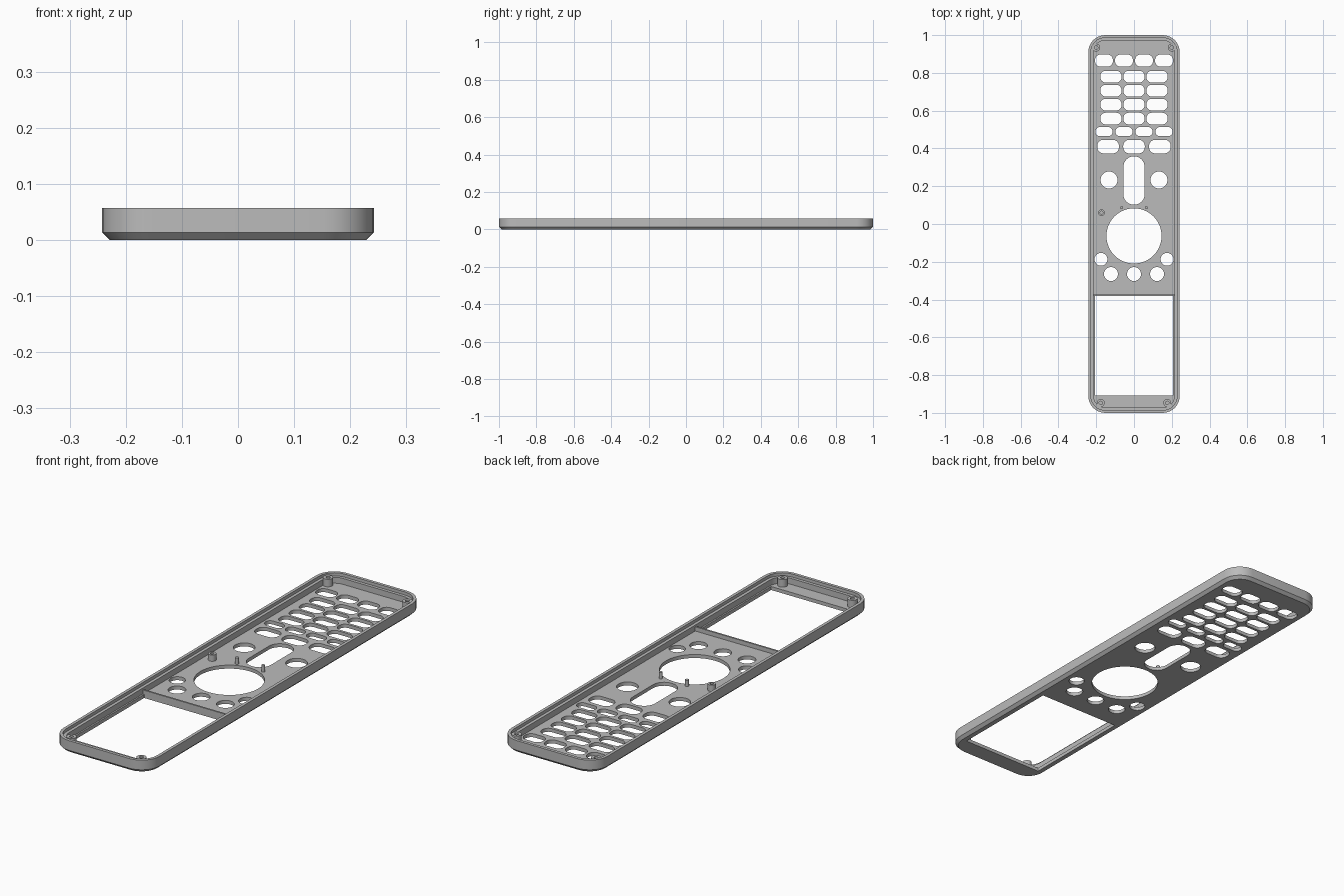
import bpy, bmesh, math

cube = bpy.data.objects.get("Cube")
if cube:
    bpy.data.objects.remove(cube, do_unlink=True)

grey = bpy.data.materials.new("grey plastic")
grey.use_nodes = True
grey.diffuse_color = (0.5, 0.5, 0.5, 1)
grey.node_tree.nodes["Principled BSDF"].inputs["Base Color"].default_value = (0.5, 0.5, 0.5, 1)

HALF_W, HALF_L, CORNER, HEIGHT = 0.242, 1.0, 0.09, 0.057
WALL, FLOOR = 0.028, 0.016


def outline(cx, cy, hw, hl, r, steps=8):
    """Rounded rectangle; a circle when hw == hl == r."""
    pts = []
    for q, (sx, sy) in enumerate([(1, 1), (-1, 1), (-1, -1), (1, -1)]):
        for i in range(steps + 1):
            a = (q + i / steps) * math.pi / 2
            p = (cx + sx * (hw - r) + r * math.cos(a),
                 cy + sy * (hl - r) + r * math.sin(a))
            if not pts or math.dist(p, pts[-1]) > 1e-5:
                pts.append(p)
    if math.dist(pts[0], pts[-1]) < 1e-5:
        pts.pop()
    return pts


def finish(obj):
    obj.data.materials.clear()
    obj.data.materials.append(grey)
    bpy.ops.object.select_all(action='DESELECT')
    obj.select_set(True)
    bpy.context.view_layer.objects.active = obj
    bpy.ops.object.shade_smooth_by_angle(angle=math.radians(30))


def ring(name, cx, cy, hw, hl, r, profile):
    """Sweep a closed (inset, z) profile round an outline."""
    bm = bmesh.new()
    loops = []
    for inset, z in profile:
        pts = outline(cx, cy, hw - inset, hl - inset, r - inset)
        loops.append([bm.verts.new((x, y, z)) for x, y in pts])
    n = len(loops[0])
    for k, a in enumerate(loops):
        b = loops[(k + 1) % len(loops)]
        for i in range(n):
            j = (i + 1) % n
            bm.faces.new((a[i], a[j], b[j], b[i]))
    bmesh.ops.recalc_face_normals(bm, faces=bm.faces)
    mesh = bpy.data.meshes.new(name)
    bm.to_mesh(mesh)
    bm.free()
    obj = bpy.data.objects.new(name, mesh)
    bpy.context.collection.objects.link(obj)
    finish(obj)


def tube(name, x, y, r, hole, top):
    t = r - hole
    ring(name, x, y, r, r, r, [(0, 0.004), (0, top), (t, top), (t, 0.004)])


# Side wall with chamfered foot and stepped lip
ring("side_wall", 0, 0, HALF_W, HALF_L, CORNER,
     [(0.013, 0), (0, 0.013), (0, HEIGHT), (0.014, HEIGHT),
      (0.014, 0.043), (WALL, 0.043), (WALL, 0)])

# Openings in the face plate: (x, y, half width, half length, corner radius)
openings = [(0, -0.644, 0.207, 0.264, 0.003),
            (0, 0.23, 0.056, 0.128, 0.055),
            (0, -0.063, 0.146, 0.146, 0.146)]
for x in (-0.159, -0.053, 0.053, 0.159):
    openings += [(x, 0.865, 0.047, 0.032, 0.028), (x, 0.489, 0.045, 0.024, 0.022)]
for x in (-1, 0, 1):
    for row in range(4):
        openings.append((x * 0.122, 0.78 - row * 0.074, 0.056, 0.031, 0.028))
    openings.append((x * 0.137, 0.41, 0.057, 0.036, 0.032))
    openings.append((x * 0.122, -0.265, 0.037, 0.037, 0.037))
for s in (-1, 1):
    openings.append((s * 0.132, 0.233, 0.045, 0.045, 0.045))
    openings.append((s * 0.175, -0.187, 0.034, 0.034, 0.034))

# Face plate: filled outline with all the openings
curve = bpy.data.curves.new("face_plate", 'CURVE')
curve.dimensions = '2D'
curve.fill_mode = 'BOTH'
curve.extrude = FLOOR / 2
plate_outline = (0, 0, HALF_W - WALL, HALF_L - WALL, CORNER - WALL)
for shape in [plate_outline] + openings:
    pts = outline(*shape, steps=14 if shape[2] == 0.146 else 8)
    spline = curve.splines.new('POLY')
    spline.points.add(len(pts) - 1)
    for p, (x, y) in zip(spline.points, pts):
        p.co = (x, y, 0, 1)
    spline.use_cyclic_u = True
plate = bpy.data.objects.new("face_plate", curve)
bpy.context.collection.objects.link(plate)
plate.location.z = FLOOR / 2
bpy.ops.object.select_all(action='DESELECT')
plate.select_set(True)
bpy.context.view_layer.objects.active = plate
bpy.ops.object.convert(target='MESH')
plate = bpy.context.view_layer.objects.active
bm = bmesh.new()
bm.from_mesh(plate.data)
bmesh.ops.remove_doubles(bm, verts=bm.verts, dist=1e-5)
bmesh.ops.recalc_face_normals(bm, faces=bm.faces)
bm.to_mesh(plate.data)
bm.free()
finish(plate)

# Rib along the battery window
bpy.ops.mesh.primitive_cube_add(size=1, location=(0, -0.376, 0.018))
rib = bpy.context.object
rib.name = "window_rib"
rib.scale = (2 * (HALF_W - WALL), 0.008, 0.034)
finish(rib)

# Screw bosses and locating pegs
for side, s in (("right", -1), ("left", 1)):
    tube("back_boss_" + side, s * 0.2, 0.934, 0.021, 0.009, 0.05)
    tube("front_boss_" + side, s * 0.176, -0.947, 0.021, 0.009, 0.05)
    bpy.ops.mesh.primitive_cylinder_add(vertices=16, radius=0.008, depth=0.04,
                                        location=(s * 0.066, 0.087, 0.025))
    peg = bpy.context.object
    peg.name = "peg_" + side
    finish(peg)
tube("middle_boss", -0.172, 0.06, 0.017, 0.008, 0.045)
